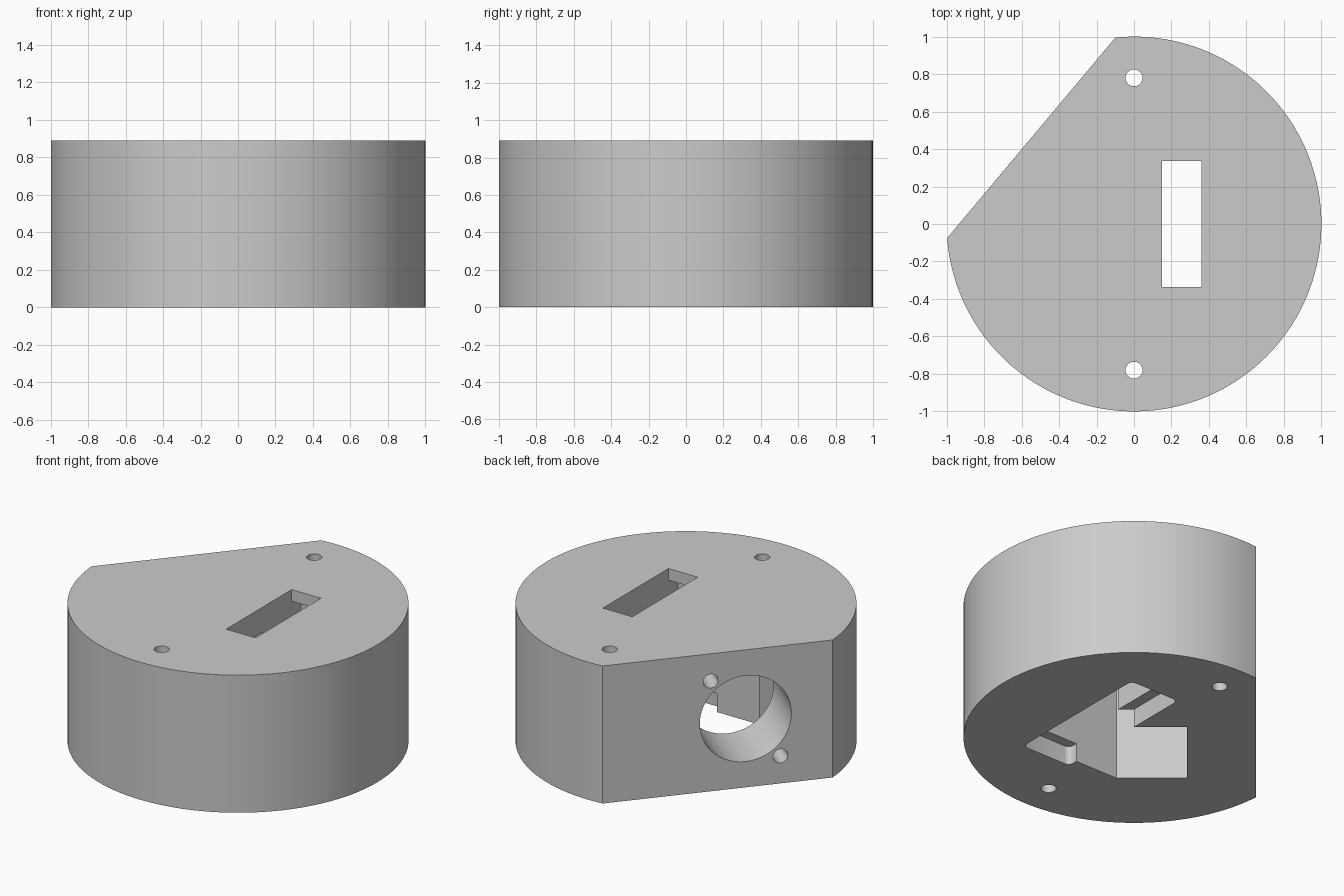
import bpy, bmesh
from math import sin, cos, radians, pi
from mathutils import Vector, Matrix

if "Cube" in bpy.data.objects:
    bpy.data.objects.remove(bpy.data.objects["Cube"])

HEIGHT = 0.89
FLAT_ANGLE = radians(140)                 # direction the flat side faces
NORMAL = Vector((cos(FLAT_ANGLE), sin(FLAT_ANGLE), 0))
ALONG = Vector((sin(FLAT_ANGLE), -cos(FLAT_ANGLE), 0))

grey = bpy.data.materials.new("plain_grey")
grey.use_nodes = True
grey.diffuse_color = (0.6, 0.6, 0.6, 1)
grey.node_tree.nodes["Principled BSDF"].inputs["Base Color"].default_value = (0.6, 0.6, 0.6, 1)


def add_object(name, bm):
    bmesh.ops.recalc_face_normals(bm, faces=bm.faces)
    mesh = bpy.data.meshes.new(name)
    bm.to_mesh(mesh)
    bm.free()
    mesh.materials.append(grey)
    obj = bpy.data.objects.new(name, mesh)
    bpy.context.collection.objects.link(obj)
    return obj


def prism(name, outline, z0, z1, rounding=0):
    """Extrude an outline upwards, optionally rounding its upright edges."""
    bm = bmesh.new()
    base = bm.faces.new([bm.verts.new((p[0], p[1], z0)) for p in outline])
    top = bmesh.ops.extrude_face_region(bm, geom=[base])["geom"]
    bmesh.ops.translate(bm, vec=(0, 0, z1 - z0),
                        verts=[g for g in top if isinstance(g, bmesh.types.BMVert)])
    if rounding:
        upright = [e for e in bm.edges if abs(e.verts[0].co.z - e.verts[1].co.z) > 0.01]
        bmesh.ops.bevel(bm, geom=upright, offset=rounding, segments=5,
                        profile=0.5, affect='EDGES')
    return add_object(name, bm)


def box(name, x0, x1, half_y, z0, z1, rounding=0):
    outline = [(x0, -half_y), (x1, -half_y), (x1, half_y), (x0, half_y)]
    return prism(name, outline, z0, z1, rounding)


def rod(name, centre, axis, radius, length, sides):
    bm = bmesh.new()
    turn = Vector((0, 0, 1)).rotation_difference(axis).to_matrix().to_4x4()
    bmesh.ops.create_cone(bm, cap_ends=True, segments=sides, radius1=radius, radius2=radius,
                          depth=length, matrix=Matrix.Translation(centre) @ turn)
    return add_object(name, bm)


def on_flat(n, a, z=0):
    """Point given by distance towards the flat, distance along it and height."""
    return NORMAL * n + ALONG * a + Vector((0, 0, z))


# Round housing with one side sliced flat
start, end = radians(184.3), radians(455.7)
steps = 110
arc = [start + (end - start) * i / steps for i in range(steps + 1)]
housing = prism("housing", [(cos(a), sin(a)) for a in arc], 0, HEIGHT)

# Top slot, deep body pocket and shallow tab recess
cutters = [
    box("slot_cutter", 0.15, 0.36, 0.335, 0.5, 1),
    box("body_cutter", 0.15, 0.36, 0.43, -0.1, 0.815),
    box("tab_cutter", 0.08, 0.435, 0.495, -0.1, 0.12, 0.035),
]

# Side chamber reaching from the body pocket towards the flat
near, far = -0.475, 0.123
wall = -0.43
chamber = [(0.25, wall), ((near - wall * ALONG.y) / ALONG.x, wall),
           on_flat(0.311, near), on_flat(0.311, far),
           (0.25, (far - 0.25 * ALONG.x) / ALONG.y)]
cutters.append(prism("chamber_cutter", chamber, -0.1, 0.73))

# Round port in the flat with two screw holes on a diagonal
port_along, port_z = -0.17, 0.445
cutters.append(rod("port_cutter", on_flat(0.58, port_along, port_z), NORMAL, 0.278, 0.6, 64))
for s in (-1, 1):
    spot = on_flat(0.7, port_along + s * 0.212, port_z + s * 0.268)
    cutters.append(rod("port_screw_cutter", spot, NORMAL, 0.045, 0.6, 32))
    # Mounting hole straight through the housing
    cutters.append(rod("mount_cutter", Vector((0, s * 0.78, 0.45)), Vector((0, 0, 1)), 0.045, 2, 32))

bpy.ops.object.select_all(action='DESELECT')
housing.select_set(True)
bpy.context.view_layer.objects.active = housing
for cutter in cutters:
    mod = housing.modifiers.new("cut", 'BOOLEAN')
    mod.operation = 'DIFFERENCE'
    mod.solver = 'EXACT'
    mod.object = cutter
    bpy.ops.object.modifier_apply(modifier=mod.name)
    bpy.data.objects.remove(cutter)

bpy.ops.object.shade_smooth_by_angle(angle=radians(30))
